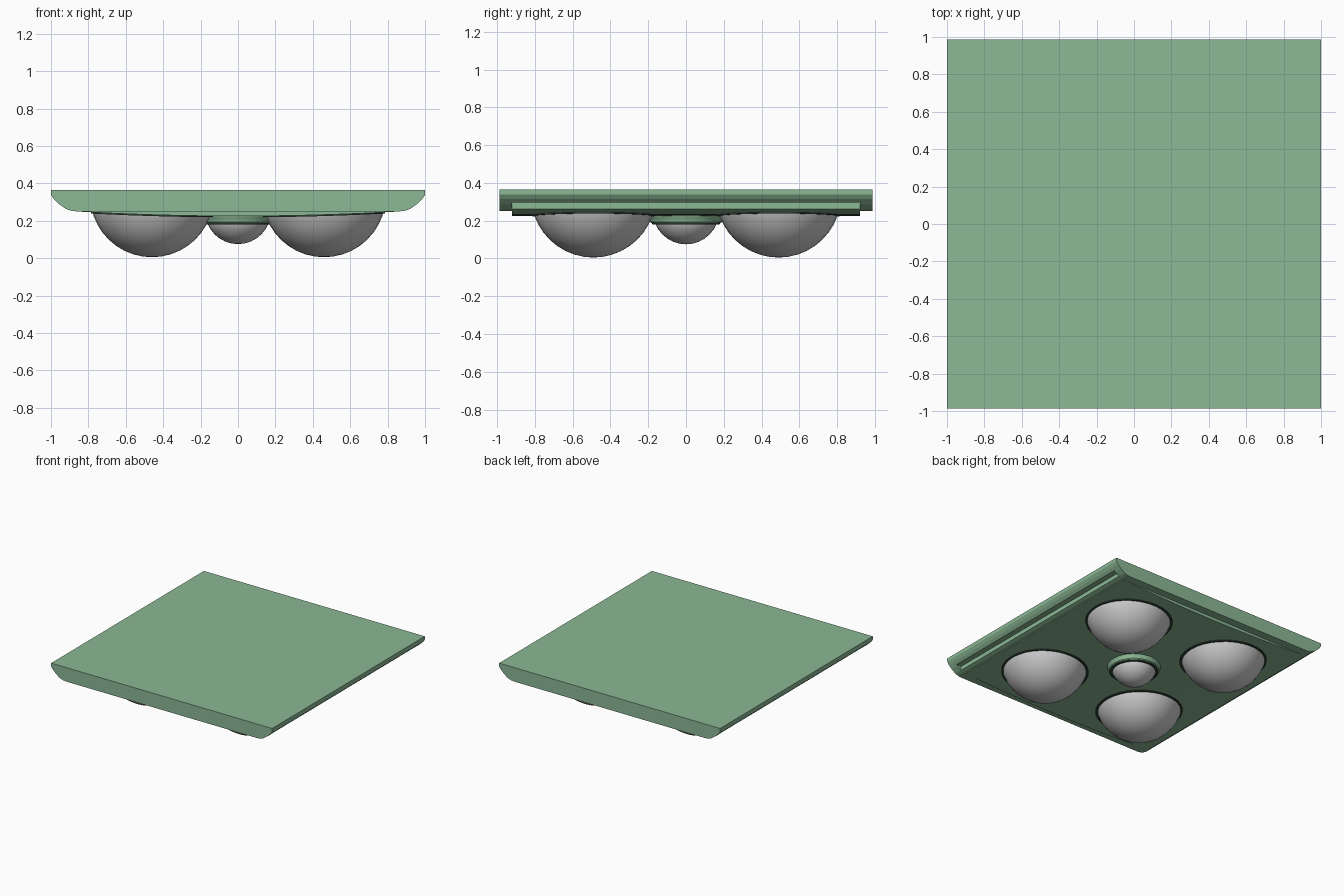
import bpy, bmesh, math

if "Cube" in bpy.data.objects:
    bpy.data.objects.remove(bpy.data.objects["Cube"])

HALF_W, HALF_D = 0.87, 0.92      # bowed panel half sizes


def material(name, colour):
    m = bpy.data.materials.new(name)
    m.diffuse_color = (*colour, 1)
    m.use_nodes = True
    m.node_tree.nodes["Principled BSDF"].inputs["Base Color"].default_value = m.diffuse_color
    return m


green = material("green_enamel", (0.26, 0.48, 0.30))
dark = material("dark_trim", (0.03, 0.05, 0.035))


def make(name, bm, mat=None, smooth=None):
    bmesh.ops.recalc_face_normals(bm, faces=bm.faces)
    me = bpy.data.meshes.new(name)
    bm.to_mesh(me)
    bm.free()
    ob = bpy.data.objects.new(name, me)
    bpy.context.collection.objects.link(ob)
    if mat:
        me.materials.append(mat)
    if smooth:
        bpy.ops.object.select_all(action='DESELECT')
        ob.select_set(True)
        bpy.context.view_layer.objects.active = ob
        bpy.ops.object.shade_smooth_by_angle(angle=math.radians(smooth))
    return ob


def extrude_y(name, profile, half, mat, smooth=None):
    """Closed x-z profile extruded along y."""
    bm = bmesh.new()
    face = bm.faces.new([bm.verts.new((x, -half, z)) for x, z in profile])
    out = bmesh.ops.extrude_face_region(bm, geom=[face])
    moved = [g for g in out["geom"] if isinstance(g, bmesh.types.BMVert)]
    bmesh.ops.translate(bm, verts=moved, vec=(0, 2 * half, 0))
    return make(name, bm, mat, smooth)


def lathe(name, profile, cx, cy, mat=None, n=32, closed=False, bend=None):
    """Profile of (radius, z) turned about a vertical axis; bend(x) offsets z."""
    bm = bmesh.new()
    rings = []
    for r, z in profile:
        ring = []
        for i in range(n if r > 1e-5 else 1):
            a = 2 * math.pi * i / n
            x = cx + r * math.cos(a)
            ring.append(bm.verts.new((x, cy + r * math.sin(a), z + (bend(x) if bend else 0))))
        rings.append(ring)
    pairs = list(zip(rings, rings[1:])) + ([(rings[-1], rings[0])] if closed else [])
    for a, b in pairs:
        for i in range(n):
            j = (i + 1) % n
            if len(b) == 1:
                bm.faces.new((a[i], a[j], b[0]))
            else:
                bm.faces.new((a[i], a[j], b[j], b[i]))
    return make(name, bm, mat, 40)


def panel_z(x):
    return 0.25 - 0.025 * (1 - (x / HALF_W) ** 2)


def dome(radius, z_rim, depth, steps):
    """Spherical cap profile from rim to bottom pole."""
    big = (radius ** 2 + depth ** 2) / (2 * depth)
    cz = z_rim - depth + big
    a0 = math.asin(radius / big)
    return [(big * math.sin(a0 * (1 - k / steps)), cz - big * math.cos(a0 * (1 - k / steps)))
            for k in range(steps + 1)]


# main housing with rounded lower sides
side = [(1.0, 0.365), (1.0, 0.338), (0.985, 0.315), (0.955, 0.287),
        (0.92, 0.263), (0.895, 0.254), (0.865, 0.25)]
housing = extrude_y("housing", side + [(-x, z) for x, z in reversed(side)], 0.987, green)

# long slot along each curved side
for s, label in ((-1, "left"), (1, "right")):
    bm = bmesh.new()
    bmesh.ops.create_cube(bm, size=1)
    for v in bm.verts:
        v.co = (s * (1.01 + v.co.x * 0.18), v.co.y * 2 * HALF_D, 0.2795 + v.co.z * 0.033)
    cutter = make("slot_cutter_" + label, bm)
    cutter.hide_render = True
    cutter.hide_set(True)
    mod = housing.modifiers.new("slot_" + label, 'BOOLEAN')
    mod.operation = 'DIFFERENCE'
    mod.solver = 'EXACT'
    mod.object = cutter

# bowed lower panel
xs = [HALF_W * (i / 12 - 1) for i in range(25)]
extrude_y("bowed_panel", [(x, panel_z(x)) for x in xs] + [(HALF_W, 0.256), (-HALF_W, 0.256)],
          HALF_D, green, 30)

# four heat lamps, each in a thin dark rim that follows the panel
rim = [(0.300, 0.008), (0.327, 0.008), (0.327, -0.007), (0.300, -0.007)]
for sx in (-1, 1):
    for sy in (-1, 1):
        cx, cy = sx * 0.46, sy * 0.49
        tag = ("left" if sx < 0 else "right") + ("_front" if sy < 0 else "_back")
        lathe("heat_lamp_" + tag, [(0.318, 0.25)] + dome(0.312, 0.225, 0.22, 8), cx, cy)
        lathe("lamp_rim_" + tag, rim, cx, cy, dark, closed=True, bend=panel_z)

# centre light with collar
lathe("centre_collar", [(0.2, 0.24), (0.2, 0.222), (0.192, 0.212), (0.19, 0.193),
                        (0.183, 0.187), (0.165, 0.187), (0.165, 0.24)], 0, 0, green)
lathe("centre_rim", [(0.155, 0.195), (0.182, 0.195), (0.178, 0.181), (0.155, 0.181)],
      0, 0, dark, closed=True)
lathe("centre_lamp", [(0.165, 0.22)] + dome(0.163, 0.185, 0.11, 6), 0, 0)
